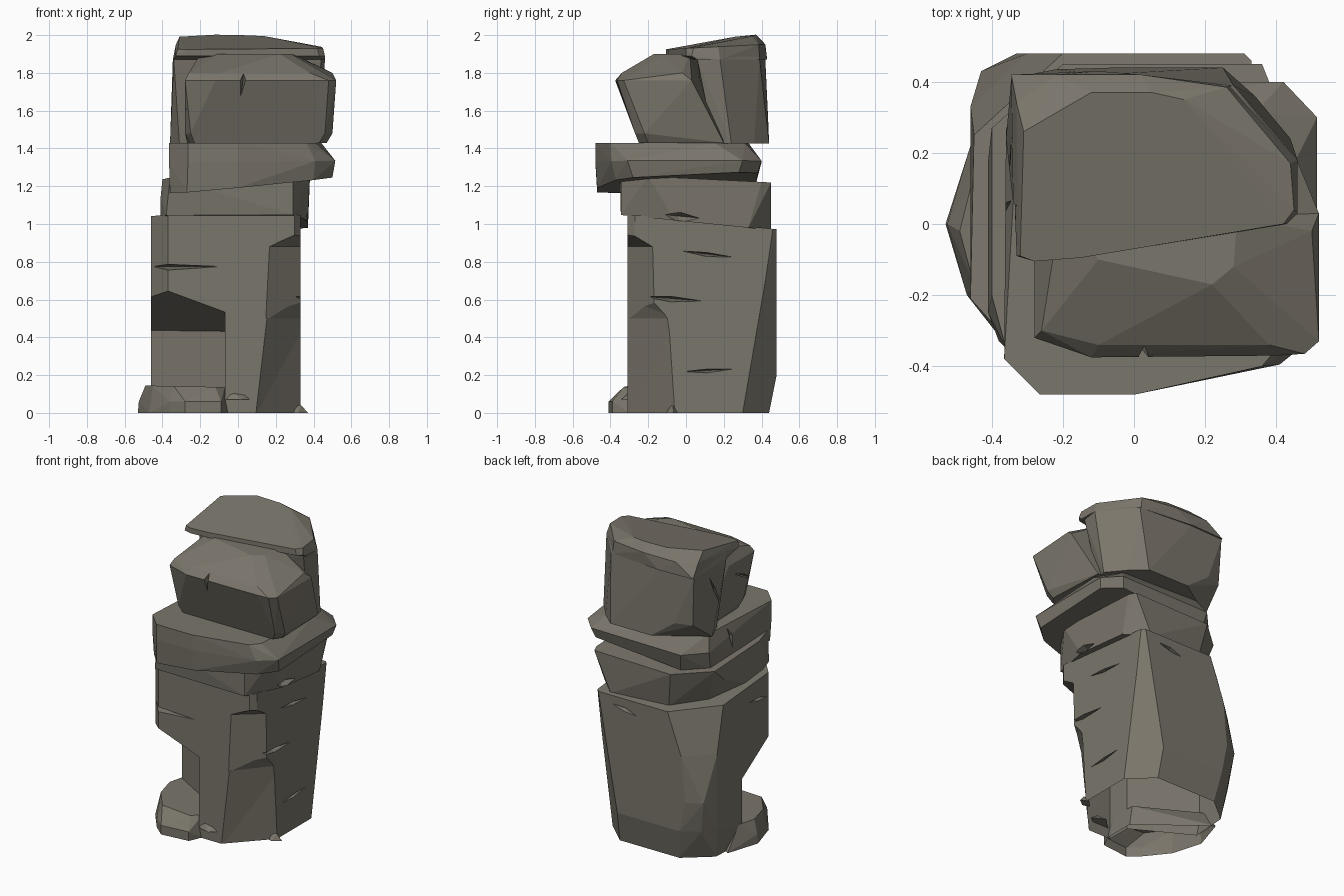
import bpy, bmesh, math
from mathutils import Vector

stone = bpy.data.materials.new("warm grey stone")
stone.diffuse_color = (0.195, 0.18, 0.147, 1)


def ring(z, outline, sx=0.0, sy=0.0):
    """Outline lifted to a plane tilted by sx, sy."""
    return [Vector((x, y, z + sx * x + sy * y)) for x, y in outline]


def hull(name, points):
    """Faceted chunk wrapped around the given points."""
    bm = bmesh.new()
    for p in points:
        bm.verts.new(p)
    bmesh.ops.convex_hull(bm, input=bm.verts[:])
    loose = [v for v in bm.verts if not v.link_faces]
    bmesh.ops.delete(bm, geom=loose, context='VERTS')
    bmesh.ops.dissolve_limit(bm, angle_limit=math.radians(3), verts=bm.verts[:], edges=bm.edges[:])
    bmesh.ops.recalc_face_normals(bm, faces=bm.faces[:])
    me = bpy.data.meshes.new(name)
    bm.to_mesh(me)
    bm.free()
    me.materials.append(stone)
    ob = bpy.data.objects.new(name, me)
    bpy.context.collection.objects.link(ob)
    return ob


def crack(pos, along, out, length, height, depth):
    """Lens-shaped wedge cutter lying on a surface."""
    p, a, o = Vector(pos), Vector(along).normalized(), Vector(out).normalized()
    up = a.cross(o)
    e = o * 0.03
    return hull("crack_cutter", [p - a * length / 2 + e * .2, p + a * length / 2 + e * .2,
                                 p + up * height + e, p - up * height * .6 + e,
                                 p - a * length * .1 - o * depth])


def carve(ob, cutters):
    """Cut all cutters out of the part, then remove them."""
    for c in cutters:
        m = ob.modifiers.new("carve", 'BOOLEAN')
        m.operation, m.solver, m.object = 'DIFFERENCE', 'EXACT', c
    dg = bpy.context.evaluated_depsgraph_get()
    me = bpy.data.meshes.new_from_object(ob.evaluated_get(dg))
    ob.modifiers.clear()
    ob.data = me
    for c in cutters:
        bpy.data.objects.remove(c)


def open_bottom(ob):
    """Remove the hidden faces standing on the ground."""
    bm = bmesh.new()
    bm.from_mesh(ob.data)
    flat = [f for f in bm.faces if all(v.co.z < 0.002 for v in f.verts)]
    bmesh.ops.delete(bm, geom=flat, context='FACES')
    bm.to_mesh(ob.data)
    bm.free()


# main column, its back corners swelling and narrowing with height
column = hull("column", ring(0, [(-.37, -.31), (.30, -.31), (.33, -.26), (.33, .30), (.18, .44),
                                 (-.26, .44), (-.43, .30), (-.46, -.21)])
              + ring(.20, [(.33, .33), (.17, .48), (-.29, .48), (-.40, .41), (-.46, .33)])
              + ring(.40, [(-.33, .48), (-.43, .43), (-.46, .34)])
              + ring(.70, [(.33, .42), (.26, .48), (-.30, .48), (-.46, .33)])
              + ring(1.02, [(-.37, -.31), (.30, -.31), (.33, -.27), (.33, .46), (.31, .48),
                            (-.20, .48), (-.45, .25), (-.46, -.21)], 0, -.1))
# undercut in the front left corner
undercut = [(-.07, -.55), (-.07, -.15), (-.46, .07), (-.75, .23), (-.75, -.55)]
left_cut = hull("left_cutter", ring(-.1, undercut) + ring(.31, undercut, -.37, -.64))
# worn front right corner, deeper near the ground
right_low = hull("right_low_cutter", ring(-.1, [(.05, -.35), (.37, -.01), (.6, -.35)])
                 + ring(.5, [(.12, -.35), (.37, -.05), (.6, -.35)])
                 + ring(.62, [(.18, -.36), (.39, -.14), (.6, -.36)]))
right_high = hull("right_high_cutter", ring(.5, [(.11, -.34), (.37, -.135), (.6, -.34)])
                  + ring(.88, [(.13, -.34), (.37, -.145), (.6, -.34)])
                  + ring(.96, [(.30, -.36), (.38, -.27), (.6, -.36)]))
carve(column, [left_cut, right_low, right_high,
               crack((-.36, -.31, .775), (1, 0, 0), (-.3, -1, 0), .56, .025, .12),
               crack((.33, .12, .84), (0, 1, -.12), (1, 0, 0), .30, .02, .06),
               crack((.33, -.07, .605), (0, 1, -.08), (1, 0, 0), .34, .025, .08),
               crack((.33, .12, .225), (0, 1, .05), (1, 0, 0), .28, .02, .05),
               crack((.12, .48, .90), (1, 0, .2), (0, 1, 0), .20, .025, .06),
               crack((-.46, -.1, .90), (0, 1, .15), (-1, 0, 0), .20, .02, .06)])
open_bottom(column)

# broken foot at the front left
foot = hull("foot", ring(0, [(-.46, .22), (-.53, 0), (-.47, -.20), (-.36, -.34), (-.28, -.41),
                             (-.09, -.39), (-.05, -.30), (-.05, -.1)])
            + ring(.06, [(-.525, 0), (-.36, -.34), (-.28, -.41), (-.09, -.39)])
            + ring(.135, [(-.46, .10), (-.49, -.02), (-.45, -.17), (-.34, -.31), (-.12, -.33),
                          (-.07, -.27), (-.07, -.1)], -.02))
open_bottom(foot)
chips = [("foot_chip", .02, -.32, .085, .07), ("corner_chip", .32, -.09, .05, .0)]
for name, x, y, r, z in chips:
    hull(name, ring(z, [(x - r, y), (x, y - r * .3), (x + r, y + r * .5), (x, y + r)])
         + ring(z + .04, [(x - r * .6, y + r * .2), (x + r * .3, y + r * .4)]))

# first ledge stone
neck = hull("lower_ledge", ring(1.013, [(-.38, -.33), (.29, -.345), (.30, -.20), (.37, -.06), (.37, .33),
                                       (.24, .45), (-.16, .41), (-.33, .23), (-.41, -.05), (-.41, -.22)], 0, -.1)
            + ring(1.13, [(-.41, -.25), (-.41, .18)], 0, -.03)
            + ring(1.235, [(-.36, -.35), (.29, -.345), (.38, -.20), (.38, .40), (.36, .45),
                           (-.20, .45), (-.40, .27), (-.40, -.20)], .02, -.05))
carve(neck, [crack((.38, -.02, 1.04), (0, 1, -.1), (1, 0, 0), .25, .06, .06)])

# wide overhanging slab
slab = hull("upper_slab", ring(1.215, [(-.36, -.37), (-.27, -.47), (0, -.47), (.40, -.37), (.50, -.28),
                                      (.50, .28), (.40, .38), (-.22, .37), (-.35, .24)], .09, .05)
            + ring(1.33, [(-.365, -.38), (-.265, -.48), (0, -.48), (.41, -.395), (.515, -.31),
                          (.515, .30), (.42, .40), (-.24, .40), (-.36, .27)], .01, 0)
            + ring(1.43, [(-.365, -.38), (-.265, -.48), (0, -.48), (.36, -.40), (.41, -.34), (.44, .15),
                          (.34, .31), (-.21, .33), (-.33, .23)]))
carve(slab, [crack((-.37, .05, 1.36), (0, .3, 1), (-1, 0, 0), .24, .03, .06)])

# front block of the head, leaning forward
front_head = hull("front_head", ring(1.43, [(-.26, -.17), (-.23, -.25), (.43, -.25), (.47, -.20), (.45, .20), (-.27, .2)])
                  + ring(1.48, [(-.28, -.20), (-.25, -.27), (.46, -.27), (.50, -.22)])
                  + ring(1.76, [(-.28, -.32), (-.12, -.375), (.40, -.37), (.48, -.365), (.52, -.33),
                                (.52, .03), (-.28, -.05)])
                  + ring(1.80, [(-.26, -.30), (-.10, -.34), (.38, -.34), (.50, -.02)])
                  + ring(1.90, [(-.10, -.10), (.22, -.17), (.28, -.12), (.29, .02), (-.2, .08)]))
carve(front_head, [crack((.025, -.365, 1.77), (.12, -.3, 1), (0, -1, .3), .20, .025, .07),
                   crack((-.28, -.2, 1.64), (0, 1, .5), (-1, 0, 0), .22, .02, .05)])

# rear block of the head
rear_head = hull("rear_head", ring(1.425, [(-.36, .24), (-.31, .12), (.41, .15), (.44, .24), (.34, .36), (.25, .44),
                                          (-.05, .44)])
                 + ring(1.55, [(-.355, .30), (-.33, .40), (-.22, .435)])
                 + ring(1.87, [(-.34, .06), (.44, .06), (.46, .18), (.28, .39), (-.10, .42), (-.345, .41)])
                 + ring(1.91, [(-.33, .05), (.44, .08), (.44, .18), (.25, .37), (-.10, .41), (-.33, .36)]))
carve(rear_head, [crack((-.35, .20, 1.72), (0, .5, 1), (-1, 0, 0), .26, .02, .06)])

# cap with a brow over the front block
hull("head_cap", ring(1.87, [(-.335, .04), (.46, .06), (.46, .18), (.27, .39), (-.10, .43), (-.345, .42)])
     + ring(1.89, [(-.33, -.09), (-.28, -.105), (-.15, -.095), (.43, .0), (.46, .03)])
     + ring(1.93, [(-.32, -.09), (-.28, -.105), (-.15, -.095), (.42, .0), (.45, .04), (.44, .17),
                   (.26, .385), (.02, .42), (-.22, .42), (-.33, .34)], 0, .05)
     + ring(1.95, [(-.31, .26), (-.12, .37), (.05, .37), (.14, .35)], -.02, .135))
